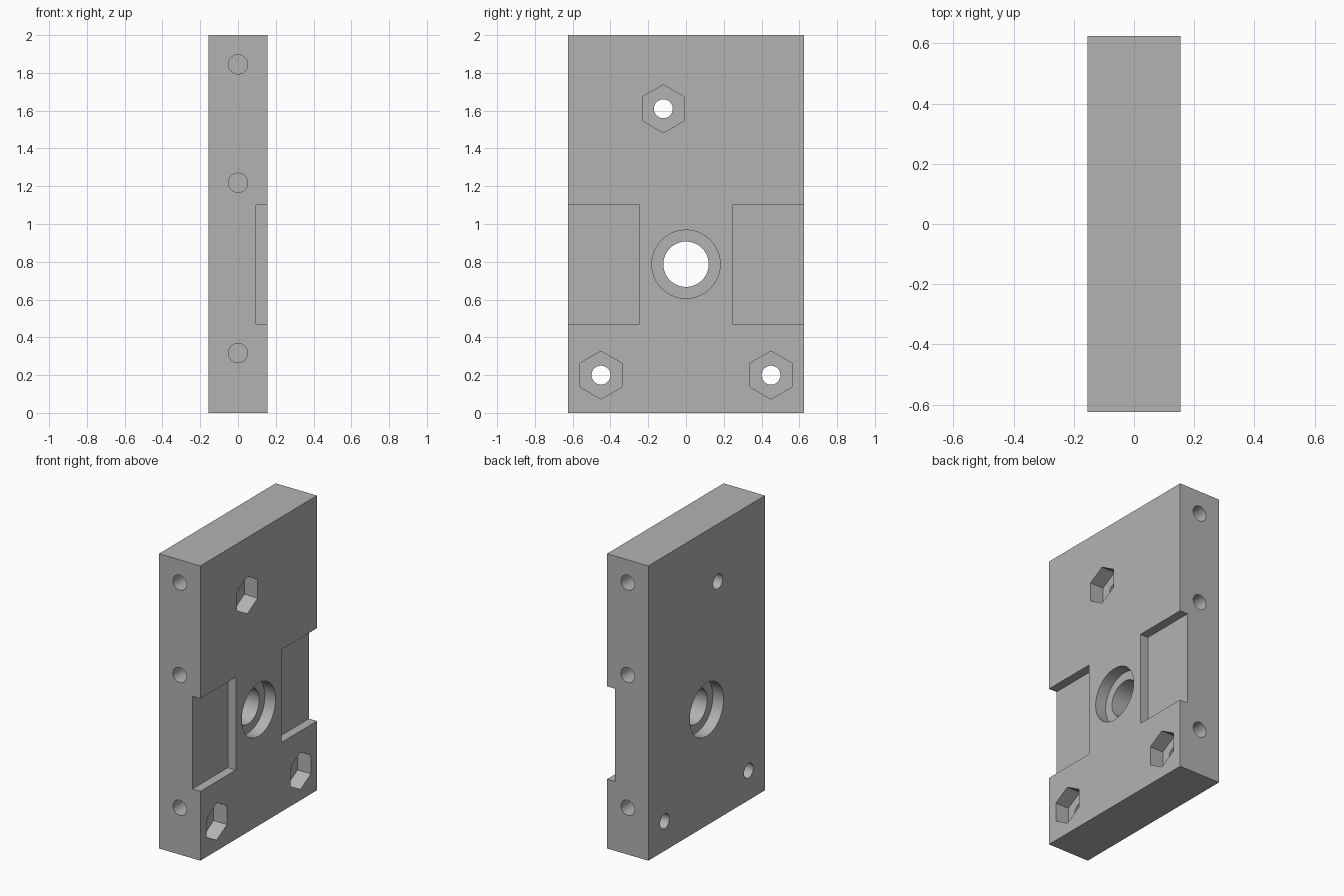
import bpy
from math import pi, radians
from mathutils import Matrix

if "Cube" in bpy.data.objects:
    bpy.data.objects.remove(bpy.data.objects["Cube"], do_unlink=True)

HX, HY, H = 0.155, 0.625, 2.0   # half thickness, half width, height
OVER = 0.05                     # how far cutters stick out of the block

grey = bpy.data.materials.new("plain grey")
grey.use_nodes = True
grey.diffuse_color = (0.45, 0.45, 0.45, 1)
grey.node_tree.nodes["Principled BSDF"].inputs["Base Color"].default_value = grey.diffuse_color


def box(name, x0, x1, y0, y1, z0, z1):
    bpy.ops.mesh.primitive_cube_add(size=1)
    ob = bpy.context.object
    ob.name = name
    ob.data.transform(Matrix.Translation(((x0 + x1) / 2, (y0 + y1) / 2, (z0 + z1) / 2))
                      @ Matrix.Diagonal((x1 - x0, y1 - y0, z1 - z0, 1)))
    return ob


def rod(name, axis, radius, start, end, across, z, sides=48):
    """Prism along x or y; across is its position on the other level axis."""
    bpy.ops.mesh.primitive_cylinder_add(vertices=sides, radius=radius, depth=abs(end - start))
    ob = bpy.context.object
    ob.name = name
    mid = (start + end) / 2
    if axis == "X":
        turn, place = Matrix.Rotation(pi / 2, 4, "Y"), (mid, across, z)
    else:
        turn, place = Matrix.Rotation(pi / 2, 4, "X"), (across, mid, z)
    if sides == 6:  # nut pockets point up and down
        turn = turn @ Matrix.Rotation(pi / 2, 4, "Z")
    ob.data.transform(Matrix.Translation(place) @ turn)
    return ob


plate = box("mounting_plate", -HX, HX, -HY, HY, 0, H)
plate.data.materials.append(grey)
cutters = []

# Central bore with a counterbore on each face, leaving a lip between them
cutters.append(rod("bore", "X", 0.12, -HX - OVER, HX + OVER, 0, 0.787, 64))
for s in (-1, 1):
    cutters.append(rod("counterbore", "X", 0.181, s * (HX - 0.08), s * (HX + OVER), 0, 0.787, 64))

# Bolt holes with hexagonal nut pockets
for y, z in ((-0.12, 1.61), (-0.45, 0.2), (0.45, 0.2)):
    cutters.append(rod("bolt_hole", "X", 0.05, -HX - OVER, HX + OVER, y, z))
    pocket = rod("nut_pocket", "X", 0.127, HX - 0.1, HX + OVER, y, z, 6)
    # point the hexagon along z
    points = max(v.co.z - z for v in pocket.data.vertices)
    if points < 0.12:
        pocket.data.transform(Matrix.Translation((0, y, z)) @ Matrix.Rotation(pi / 2, 4, "X")
                              @ Matrix.Translation((0, -y, -z)))
    cutters.append(pocket)

# Side recesses and blind edge holes, mirrored front and back
for s in (-1, 1):
    y0, y1 = sorted((s * 0.245, s * (HY + OVER)))
    cutters.append(box("side_recess", 0.095, HX + OVER, y0, y1, 0.47, 1.1))
    for z in (0.317, 1.218, 1.845):
        cutters.append(rod("edge_hole", "Y", 0.051, s * (HY - 0.4), s * (HY + OVER), 0, z))

# Cut everything out of the plate
bpy.ops.object.select_all(action="DESELECT")
bpy.context.view_layer.objects.active = plate
plate.select_set(True)
for c in cutters:
    cut = plate.modifiers.new(c.name, "BOOLEAN")
    cut.operation = "DIFFERENCE"
    cut.solver = "EXACT"
    cut.object = c
    bpy.ops.object.modifier_apply(modifier=cut.name)
    bpy.data.objects.remove(c, do_unlink=True)

bpy.ops.object.shade_smooth_by_angle(angle=radians(30))
